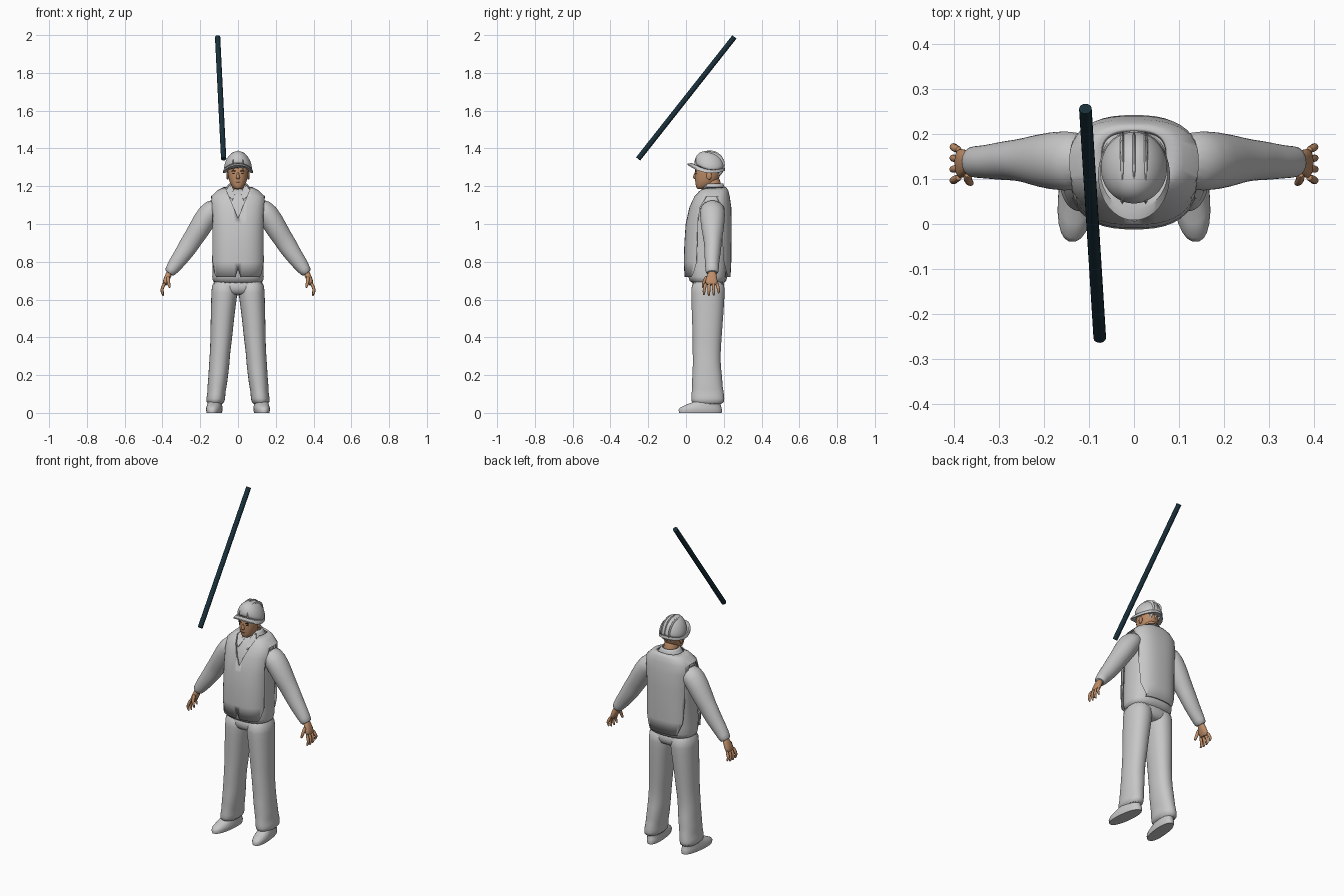
import bpy
import bmesh
import math
from mathutils import Vector

cube = bpy.data.objects.get("Cube")
if cube:
    bpy.data.objects.remove(cube)


def material(name, r, g, b):
    m = bpy.data.materials.new(name)
    m.use_nodes = True
    m.diffuse_color = (r, g, b, 1)
    m.node_tree.nodes["Principled BSDF"].inputs["Base Color"].default_value = (r, g, b, 1)
    return m


GREY = material("light grey", .57, .57, .57)
SKIN = material("skin", .52, .27, .14)
DARK = material("dark brown", .04, .022, .014)
POLE = material("dark teal", .009, .028, .042)


def finish(name, bm, mat, subdiv=0):
    bmesh.ops.recalc_face_normals(bm, faces=bm.faces)
    mesh = bpy.data.meshes.new(name)
    bm.to_mesh(mesh)
    bm.free()
    mesh.materials.append(mat)
    ob = bpy.data.objects.new(name, mesh)
    bpy.context.collection.objects.link(ob)
    bpy.ops.object.select_all(action='DESELECT')
    ob.select_set(True)
    bpy.context.view_layer.objects.active = ob
    bpy.ops.object.shade_smooth_by_angle(angle=math.radians(75 if subdiv else 40))
    if subdiv:
        ob.modifiers.new("soften", 'SUBSURF').levels = subdiv
        ob.modifiers["soften"].render_levels = subdiv
    return ob


def loft(name, rows, mat, sides=20, power=2.0, flat=True, caps=True, subdiv=1, warp=None, keep=None):
    """Skin rounded rings; each row is x, y, z, half width, half depth."""
    bm = bmesh.new()
    centres = [Vector(r[:3]) for r in rows]
    rings = []
    for i, r in enumerate(rows):
        d = Vector((0, 0, 1))
        if not flat:
            d = (centres[min(i + 1, len(rows) - 1)] - centres[max(i - 1, 0)]).normalized()
        u = Vector((0, 1, 0)).cross(d).normalized()
        v = d.cross(u)
        ring = []
        for k in range(sides):
            a = math.tau * (k + .5) / sides
            c, s = math.cos(a), math.sin(a)
            c = math.copysign(abs(c) ** (2 / power), c)
            s = math.copysign(abs(s) ** (2 / power), s)
            p = centres[i] + u * c * r[3] + v * s * r[4]
            ring.append(bm.verts.new(warp(p) if warp else p))
        rings.append(ring)
    for a, b in zip(rings, rings[1:]):
        for k in range(sides):
            n = (k + 1) % sides
            bm.faces.new((a[k], a[n], b[n], b[k]))
    if caps:
        bm.faces.new(rings[0])
        bm.faces.new(rings[-1])
    if keep:
        gone = [f for f in bm.faces if not keep(f.calc_center_median())]
        bmesh.ops.delete(bm, geom=gone, context='FACES')
    return finish(name, bm, mat, subdiv)


def ball(name, loc, size, mat):
    bm = bmesh.new()
    bmesh.ops.create_uvsphere(bm, u_segments=16, v_segments=10, radius=1)
    for v in bm.verts:
        v.co = Vector(loc) + v.co * Vector(size)
    return finish(name, bm, mat)


def prism(name, points, along, depth, mat):
    """Extrude an outline; points already lie in space, along is the direction."""
    bm = bmesh.new()
    face = bm.faces.new([bm.verts.new(p) for p in points])
    out = bmesh.ops.extrude_face_region(bm, geom=[face])
    for v in out["geom"]:
        if isinstance(v, bmesh.types.BMVert):
            v.co += Vector(along) * depth
    return finish(name, bm, mat)


def cut(ob, cutter):
    cutter.hide_render = True
    bpy.context.view_layer.objects.active = ob
    m = ob.modifiers.new("cut", 'BOOLEAN')
    m.operation, m.solver, m.object = 'DIFFERENCE', 'EXACT', cutter
    bpy.ops.object.modifier_apply(modifier="cut")
    bpy.data.objects.remove(cutter)


# shirt body and pelvis
loft("shirt", [(0, .117, .68, .138, .094), (0, .115, .71, .138, .104), (0, .115, .8, .134, .112),
               (0, .118, .95, .13, .112), (0, .125, 1.07, .13, .102), (0, .137, 1.14, .125, .083),
               (0, .145, 1.17, .09, .066), (0, .15, 1.19, .055, .05)], GREY, 28, 2.5)
loft("pelvis", [(0, .117, .62, .09, .07), (0, .117, .65, .125, .085), (0, .117, .72, .13, .09)], GREY, 24, 2.5)

# vest shell with neck, side and hem cut-outs
vest = loft("vest", [(0, .114, .72, .14, .122), (0, .114, .8, .144, .126), (0, .116, .9, .143, .125),
                     (0, .12, 1, .143, .122), (0, .129, 1.09, .146, .111), (0, .137, 1.145, .144, .095),
                     (0, .146, 1.178, .11, .078), (0, .15, 1.195, .075, .062)],
            GREY, 40, 2.6, caps=False, subdiv=0)
shell = vest.modifiers.new("shell", 'SOLIDIFY')
shell.thickness = .01
bpy.context.view_layer.objects.active = vest
bpy.ops.object.modifier_apply(modifier="shell")
cut(vest, prism("neck_cutter", [(0, -.1, 1.03), (.065, -.1, 1.19), (.065, -.1, 1.25),
                                (-.065, -.1, 1.25), (-.065, -.1, 1.19)], (0, 1, 0), .23, GREY))
cut(vest, prism("hem_cutter", [(.02, -.1, .7), (0, -.1, .765), (-.02, -.1, .7)], (0, 1, 0), .18, GREY))
opening = [(.02, .7), (.04, .74), (.058, .8), (.062, 1), (.075, 1.09), (.11, 1.145), (.16, 1.145),
           (.195, 1.08), (.19, .95), (.2, .8), (.225, .7)]
for s in (-1, 1):
    cut(vest, prism("side_cutter", [(s * .09, y, z) for y, z in opening], (s, 0, 0), .1, GREY))

# collar: standing band with two pointed flaps
band = loft("collar", [(0, .145, 1.165, .08, .073), (0, .145, 1.19, .066, .062), (0, .147, 1.215, .048, .05)],
            GREY, 28, caps=False, keep=lambda c: c.y > .12 or abs(c.x) > .028)
band.modifiers.new("cloth", 'SOLIDIFY').thickness = .006

for s, side in ((1, "left"), (-1, "right")):
    prism(side + "_collar_flap", [(s * .012, .083, 1.165), (s * .03, .045, 1.125), (s * .068, .085, 1.17),
                                  (s * .045, .11, 1.205)], (0, -1, .3), .006, GREY)

    # sleeve
    loft(side + "_sleeve", [(s * x, y, z, u, v) for x, y, z, u, v in (
        (.1, .14, 1.105, .05, .062), (.155, .14, 1.06, .063, .07), (.207, .141, .97, .058, .06),
        (.24, .142, .92, .053, .05), (.262, .142, .885, .053, .046), (.295, .14, .835, .046, .043),
        (.325, .138, .795, .042, .038), (.35, .138, .76, .034, .036), (.367, .138, .735, .029, .034))],
        GREY, 18, flat=False)

    # hand, fingers and thumb
    loft(side + "_palm", [(s * x, y, z, u, v) for x, y, z, u, v in (
        (.357, .138, .755, .016, .02), (.368, .138, .73, .017, .024),
        (.381, .135, .7, .017, .034), (.391, .133, .673, .012, .034))], SKIN, 12, 2.4, flat=False)
    for i in range(4):
        y = .104 + i * .02
        reach = (.004, 0, .002, .013)[i]
        loft(f"{side}_finger_{i + 1}", [
            (s * .386, y, .692, .01, .01), (s * .402, y + (i - 1.5) * .004, .66, .009, .009),
            (s * .404, y + (i - 1.5) * .006, .64 + reach, .008, .008),
            (s * .394, y + (i - 1.5) * .006, .617 + reach, .006, .006)], SKIN, 8, flat=False)
    loft(side + "_thumb", [(s * .37, .115, .725, .011, .012), (s * .37, .099, .7, .01, .012),
                           (s * .365, .092, .678, .009, .009), (s * .36, .09, .66, .006, .006)],
         SKIN, 8, flat=False)

    # trouser leg with bunched hem
    loft(side + "_trouser_leg", [(s * x, y, z, u, v) for x, y, z, u, v in (
        (.07, .117, .71, .069, .09), (.071, .116, .64, .071, .09), (.079, .115, .55, .065, .086),
        (.085, .113, .46, .061, .081), (.089, .112, .39, .058, .077), (.095, .109, .32, .054, .075),
        (.1, .11, .25, .055, .074), (.105, .112, .19, .052, .081), (.111, .113, .14, .052, .081),
        (.114, .115, .11, .047, .086), (.118, .115, .075, .052, .089), (.121, .117, .04, .045, .09))],
        GREY, 20, 2.2)

    # shoe with a flat sole
    splay = lambda p, s=s: p + Vector((s * (.1 - p.y) * .1, 0, 0))
    loft(side + "_shoe", [(s * .123, y, z, u, v) for y, z, u, v in (
        (.076, 0, .038, .114), (.076, .016, .042, .116), (.078, .028, .041, .11),
        (.092, .044, .038, .092), (.112, .058, .036, .07), (.13, .08, .034, .052))],
        GREY, 24, 2.3, subdiv=0, warp=splay)

    # ears, eyes and brows
    ball(side + "_ear", (s * .055, .122, 1.255), (.007, .014, .021), SKIN)
    ball(side + "_eye", (s * .021, .055, 1.267), (.009, .005, .004), DARK)
    ball(side + "_brow", (s * .022, .052, 1.28), (.014, .005, .003), DARK)

# neck and head
loft("neck", [(0, .15, 1.14, .046, .045), (0, .143, 1.19, .041, .043), (0, .137, 1.26, .043, .045)], SKIN)
loft("head", [(0, .083, 1.184, .015, .022), (0, .09, 1.192, .027, .036), (0, .1, 1.21, .04, .05),
              (0, .11, 1.235, .049, .063), (0, .115, 1.265, .054, .069), (0, .119, 1.3, .058, .072),
              (0, .122, 1.34, .048, .058)], SKIN, 24, 2.2)
loft("nose", [(0, .05, 1.238, .008, .007), (0, .046, 1.244, .012, .012), (0, .049, 1.258, .007, .01),
              (0, .053, 1.278, .005, .006)], SKIN, 10)
ball("mouth", (0, .053, 1.22), (.016, .004, .0025), DARK)


# safety helmet: dome, ridges and swept brim
def sweep(p):
    return Vector((p.x, p.y, p.z + (.11 - p.y) * .15 - p.x * p.x * 4))


loft("helmet_dome", [(0, .125, z, u, v) for z, u, v in (
    (1.3, .077, .083), (1.325, .075, .081), (1.35, .068, .073), (1.37, .053, .058),
    (1.382, .034, .038), (1.387, .013, .015))], GREY, 28, warp=sweep)
loft("helmet_brim", [(0, y, z, u, v) for y, z, u, v in (
    (.108, 1.297, .08, .1), (.108, 1.304, .08, .1), (.118, 1.312, .075, .087))],
    GREY, 36, subdiv=0, warp=sweep)
for x in (-.026, 0, .026):
    ball("helmet_ridge", (x, .125, 1.312), (.009, .081, .078 - abs(x) * .25), GREY)

# floating pole
low, high = Vector((-.076, -.253, 1.345)), Vector((-.108, .256, 1.99))
bm = bmesh.new()
bmesh.ops.create_cone(bm, cap_ends=True, segments=16, radius1=.014, radius2=.014, depth=(high - low).length)
turn = (high - low).to_track_quat('Z', 'Y')
for v in bm.verts:
    v.co = (low + high) / 2 + turn @ v.co
finish("pole", bm, POLE)
